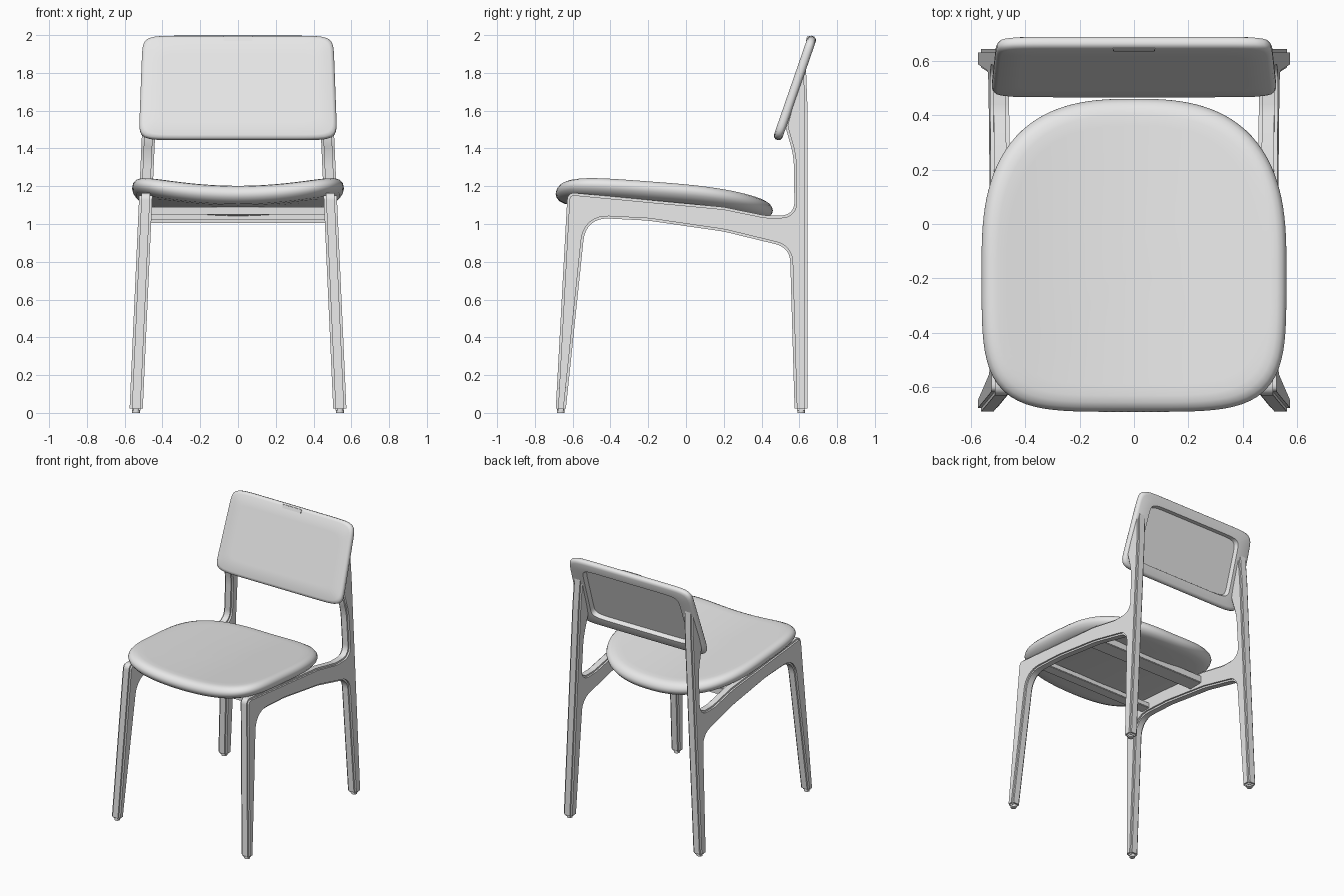
import bpy, bmesh, math
from mathutils import Vector

cube = bpy.data.objects.get("Cube")
if cube:
    bpy.data.objects.remove(cube, do_unlink=True)

# Single pale grey finish
GREY = (0.8, 0.8, 0.8, 1)
mat = bpy.data.materials.new("pale_grey")
mat.use_nodes = True
mat.diffuse_color = GREY
mat.node_tree.nodes["Principled BSDF"].inputs["Base Color"].default_value = GREY


def finish(bm, name, angle=40, weighted=False):
    bmesh.ops.recalc_face_normals(bm, faces=bm.faces)
    me = bpy.data.meshes.new(name)
    bm.to_mesh(me)
    bm.free()
    me.materials.append(mat)
    ob = bpy.data.objects.new(name, me)
    bpy.context.collection.objects.link(ob)
    bpy.ops.object.select_all(action='DESELECT')
    ob.select_set(True)
    bpy.context.view_layer.objects.active = ob
    bpy.ops.object.shade_smooth_by_angle(angle=math.radians(angle))
    if weighted:
        ob.modifiers.new("weighted", 'WEIGHTED_NORMAL').keep_sharp = True
    return ob


def fillet(points, steps=8):
    """Round each (y, z, radius) corner of a closed outline."""
    out = []
    for i, (y, z, r) in enumerate(points):
        p = Vector((y, z))
        a = Vector(points[i - 1][:2]) - p
        b = Vector(points[(i + 1) % len(points)][:2]) - p
        if r == 0:
            out.append(p)
            continue
        half = a.angle(b) / 2
        reach = min(r / math.tan(half), a.length * .48, b.length * .48)
        p0, p1 = p + a.normalized() * reach, p + b.normalized() * reach
        for k in range(steps + 1):
            t = k / steps
            w = 2 * t * (1 - t) * 0.9
            s = (1 - t) ** 2 + w + t * t
            out.append((p0 * (1 - t) ** 2 + p * w + p1 * t * t) / s)
    return out


def loft(name, rings, outline, place, count=128, angle=40):
    """Skin a stack of (inset, depth) rings and cap both ends."""
    bm = bmesh.new()
    loops = []
    for inset_x, inset_y, d in rings:
        loop = []
        for i in range(count):
            t = 2 * math.pi * i / count
            loop.append(bm.verts.new(place(*outline(t, inset_x, inset_y), d)))
        loops.append(loop)
    for a, b in zip(loops, loops[1:]):
        for i in range(count):
            j = (i + 1) % count
            bm.faces.new((a[i], a[j], b[j], b[i]))
    bm.faces.new(loops[0])
    bm.faces.new(loops[-1])
    return finish(bm, name, angle)


def superellipse(t, n):
    c, s = math.cos(t), math.sin(t)
    r = (abs(c) ** n + abs(s) ** n) ** (-1 / n)
    return c * r, s * r


def box(name, lo, hi, bevel=0.004):
    bm = bmesh.new()
    bmesh.ops.create_cube(bm, size=1)
    for v in bm.verts:
        v.co = [l + (h - l) * (c + .5) for l, h, c in zip(lo, hi, v.co)]
    bmesh.ops.bevel(bm, geom=bm.edges[:], offset=bevel, segments=2, affect='EDGES')
    return finish(bm, name)


# Side frames: front leg, rail, rear leg and back post in one piece
def splay(z):
    return 0.54 - 0.045 * z


FRAME = [(-.69, .012, 0), (-.637, .012, 0), (-.53, 1.035, .13), (-.2, 1.018, .5),
         (.2, .96, .5), (.55, .875, .1), (.575, .012, 0), (.643, .012, 0),
         (.643, 1.62, .6), (.635, 1.83, 0), (.61, 1.83, 0), (.525, 1.52, 0),
         (.57, 1.36, .4), (.575, 1.045, .13), (.42, 1.045, .2), (.2, 1.09, 0),
         (-.627, 1.168, .04)]


def side_frame(name, side, width=0.07):
    bm = bmesh.new()
    face = bm.faces.new([bm.verts.new((-width / 2, p.x, p.y)) for p in fillet(FRAME)])
    ext = bmesh.ops.extrude_face_region(bm, geom=[face])
    for v in ext["geom"]:
        if isinstance(v, bmesh.types.BMVert):
            v.co.x = width / 2
    bmesh.ops.recalc_face_normals(bm, faces=bm.faces)
    edges = [e for e in bm.edges if e.calc_face_angle(0) > 1]
    bmesh.ops.bevel(bm, geom=edges, offset=.02, segments=4, affect='EDGES', clamp_overlap=True)
    for v in bm.verts:
        v.co.x = side * (v.co.x + splay(v.co.z))
    finish(bm, name, weighted=True)


for label, side in (("left", 1), ("right", -1)):
    side_frame(label + "_side_frame", side)
    # Foot glides
    for end, y in (("front", -.663), ("rear", .609)):
        bm = bmesh.new()
        bmesh.ops.create_cone(bm, cap_ends=True, segments=20, radius1=.02,
                              radius2=.02, depth=.02)
        for v in bm.verts:
            v.co += Vector((side * splay(0), y, .01))
        finish(bm, f"{label}_{end}_glide")


# Seat: saddle-shaped pad, squarer at the front than the rear
def seat_outline(t, ix, iy):
    front = math.sin(t) < 0
    x, y = superellipse(t, 4.5 if front else 2.7)
    return x * (.56 - ix), -.15 + y * ((.54 if front else .61) - iy)


def seat_place(x, y, d):
    return x, y, 1.2 - .075 * (y + .6) + .055 * (x / .5) ** 2 + d


under = [(i, i, -.1) for i in (.5, .4, .3, .2, .1)]
edge = [(.05, .05, -.097), (.02, .02, -.085), (.005, .005, -.067), (0, 0, -.05),
        (.004, .004, -.033), (.016, .016, -.016), (.035, .035, -.005), (.06, .06, 0)]
top = [(i, i, 0) for i in (.1, .2, .3, .4, .5)]
loft("seat", under + edge + top, seat_outline, seat_place)


# Backrest: tilted rounded panel with a recess in its rear face
TILT = math.atan2(.18, .52)
UP = Vector((0, math.sin(TILT), math.cos(TILT)))
REAR = Vector((0, math.cos(TILT), -math.sin(TILT)))
CENTRE = Vector((0, .554, 1.728))


def back_outline(t, ix, iy):
    x, y = superellipse(t, 12)
    return x * (.515 - ix), y * (.29 - iy)


def back_place(x, v, d):
    return CENTRE + Vector((x * (1 - .07 * v), 0, 0)) + UP * v + REAR * d


panel = [(.28, .2, 0), (.1, .1, 0), (.02, .02, 0), (.006, .006, .006), (0, 0, .016),
         (0, 0, .032), (.006, .006, .042), (.02, .02, .048),
         (.11, .075, .048), (.12, .085, .018)]
loft("backrest", panel, back_outline, back_place)

# Small tab at the top of the backrest
tab = box("backrest_tab", (-.078, -.004, -.013), (.078, .004, .013), .002)
tab.rotation_euler.x = -TILT
tab.location = back_place(0, .268, 0)

# Cross bars under the seat
box("front_cross_bar", (-.47, -.46, 1.05), (.47, -.38, 1.09))
box("rear_cross_bar_flange", (-.47, .06, 1.005), (.47, .18, 1.025))
box("rear_cross_bar_web", (-.47, .16, 1.005), (.47, .18, 1.06))
